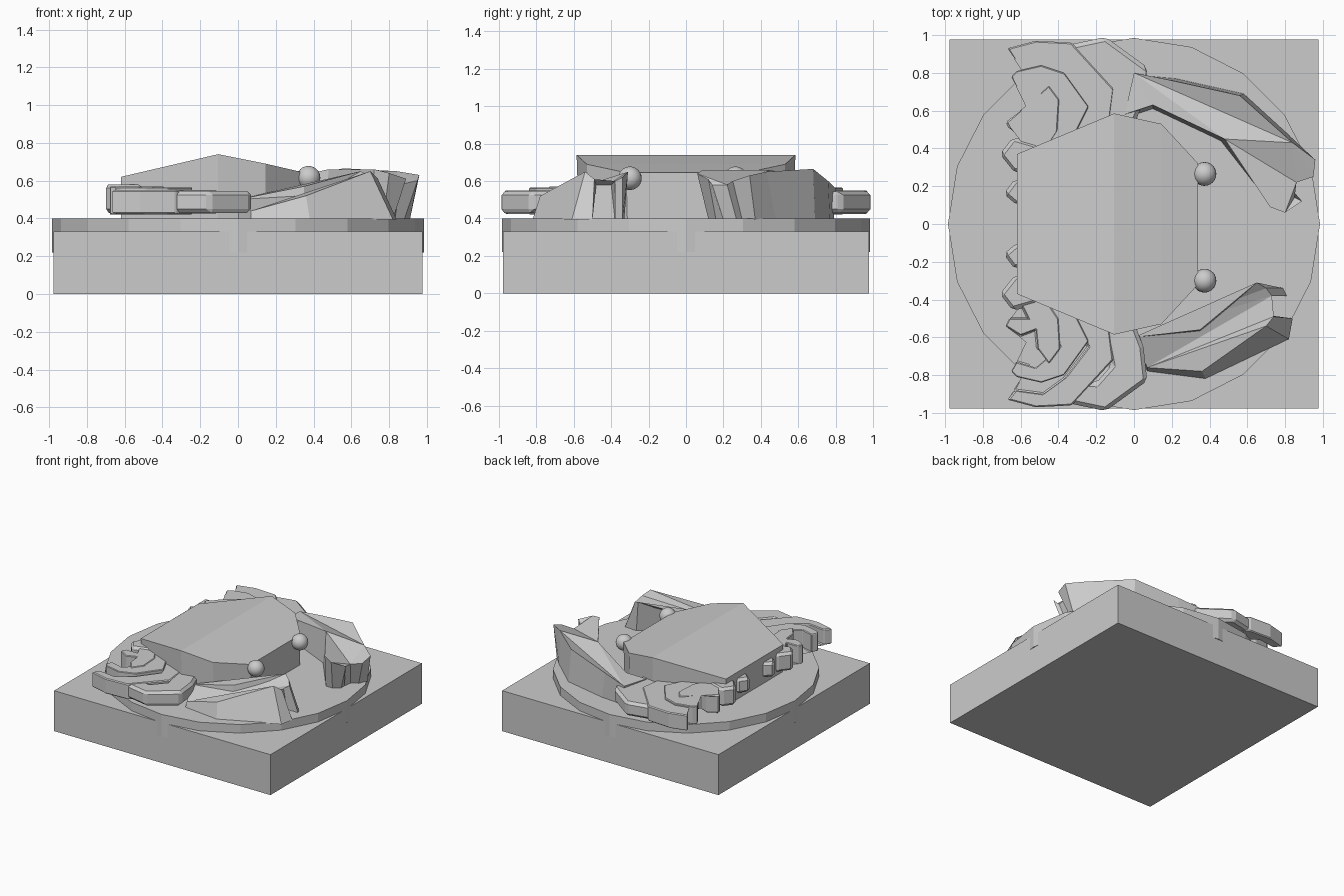
import bpy, bmesh
from mathutils import Vector


def loft(name, bottom, top):
    """Closed solid between two matching rings of 3D points."""
    bm = bmesh.new()
    lo = [bm.verts.new(p) for p in bottom]
    hi = [bm.verts.new(p) for p in top]
    n = len(lo)
    for i in range(n):
        j = (i + 1) % n
        bm.faces.new((lo[i], lo[j], hi[j], hi[i]))
    caps = [bm.faces.new(lo[::-1]), bm.faces.new(hi)]
    bmesh.ops.triangulate(bm, faces=caps, ngon_method='EAR_CLIP')
    bmesh.ops.recalc_face_normals(bm, faces=bm.faces)
    mesh = bpy.data.meshes.new(name)
    bm.to_mesh(mesh)
    bm.free()
    ob = bpy.data.objects.new(name, mesh)
    bpy.context.collection.objects.link(ob)
    return ob


def flat(points, z):
    return [(x, y, z) for x, y in points]


# Square plinth and the round plate set into it
bpy.ops.mesh.primitive_cube_add(size=1, location=(0, 0, 0.165))
plinth = bpy.context.object
plinth.name = "plinth"
plinth.scale = (1.955, 1.955, 0.33)
bpy.ops.mesh.primitive_cylinder_add(vertices=20, radius=0.985, depth=0.18, location=(0, 0, 0.31))
bpy.context.object.name = "round_plate"

# Carapace: straight walls, top ridged across the body
half = [(0.34, 0.32, 0.645), (0.145, 0.53, 0.69), (-0.105, 0.585, 0.74), (-0.62, 0.37, 0.62)]
ring = half + [(x, -y, z) for x, y, z in reversed(half)]
shell = bmesh.new()
hi = [shell.verts.new(p) for p in ring]
lo = [shell.verts.new((p[0], p[1] * 0.98, 0.39)) for p in ring]
for i in range(8):
    j = (i + 1) % 8
    shell.faces.new((lo[i], lo[j], hi[j], hi[i]))
for i in range(3):
    shell.faces.new((hi[i], hi[i + 1], hi[6 - i], hi[7 - i]))
shell.faces.new(lo[::-1])
bmesh.ops.recalc_face_normals(shell, faces=shell.faces)
mesh = bpy.data.meshes.new("carapace")
shell.to_mesh(mesh)
shell.free()
bpy.context.collection.objects.link(bpy.data.objects.new("carapace", mesh))

# Eyes
for side, y in (("left", 0.265), ("right", -0.3)):
    bpy.ops.mesh.primitive_uv_sphere_add(segments=24, ring_count=12, radius=0.063,
                                         location=(0.373, y, 0.615))
    bpy.ops.object.shade_smooth()
    bpy.context.object.name = "eye_" + side

# Large claw, swung forward and widening upwards at the tip
loft("large_claw",
     flat([(-0.05, 0.56), (0, 0.79), (0.22, 0.77), (0.58, 0.69), (0.81, 0.48), (0.91, 0.37),
           (0.88, 0.3), (0.83, 0.27), (0.82, 0.2), (0.82, 0.16), (0.77, 0.12),
           (0.71, 0.12), (0.46, 0.44), (0.1, 0.61)], 0.395),
     [(-0.05, 0.58, 0.55), (0, 0.8, 0.56), (0.2, 0.76, 0.6), (0.56, 0.68, 0.665),
      (0.84, 0.43, 0.65), (0.96, 0.34, 0.63), (0.95, 0.25, 0.6), (0.86, 0.22, 0.58),
      (0.85, 0.14, 0.58), (0.89, 0.12, 0.61), (0.8, 0.06, 0.64), (0.72, 0.09, 0.66),
      (0.48, 0.45, 0.66), (0.1, 0.63, 0.58)])

# Small claw, leaning inwards with two blunt fingers
loft("small_claw",
     flat([(0, -0.62), (0.07, -0.78), (0.38, -0.82), (0.82, -0.61), (0.84, -0.5), (0.72, -0.5),
           (0.71, -0.38), (0.81, -0.38), (0.79, -0.34), (0.68, -0.33), (0.35, -0.58)], 0.395),
     [(0, -0.6, 0.5), (0.07, -0.76, 0.44), (0.36, -0.78, 0.52), (0.7, -0.54, 0.65),
      (0.74, -0.49, 0.61), (0.69, -0.48, 0.58), (0.69, -0.4, 0.58), (0.73, -0.38, 0.6),
      (0.7, -0.34, 0.62), (0.65, -0.31, 0.65), (0.35, -0.56, 0.57)])

# Bent walking legs, mirrored to both sides: outline, bottom, top
legs = {
    "front_leg": ([(-0.37, 0.86), (-0.32, 0.83), (-0.2, 0.84), (-0.12, 0.75), (-0.16, 0.55),
                   (0.0, 0.52), (0.05, 0.65), (0.07, 0.83), (-0.15, 0.99), (-0.34, 0.95)],
                  0.43, 0.545),
    "second_leg": ([(-0.67, 0.93), (-0.63, 0.88), (-0.48, 0.9), (-0.37, 0.82), (-0.24, 0.65),
                    (-0.37, 0.44), (-0.25, 0.42), (-0.13, 0.56), (-0.11, 0.72), (-0.33, 0.96),
                    (-0.52, 0.97)], 0.425, 0.55),
    "third_leg": ([(-0.65, 0.78), (-0.62, 0.73), (-0.52, 0.76), (-0.39, 0.65), (-0.48, 0.42),
                   (-0.35, 0.4), (-0.24, 0.62), (-0.37, 0.8), (-0.49, 0.84), (-0.62, 0.81)],
                  0.42, 0.565),
    "fourth_leg": ([(-0.68, 0.54), (-0.66, 0.5), (-0.56, 0.5), (-0.6, 0.42), (-0.48, 0.38),
                    (-0.4, 0.5), (-0.39, 0.66), (-0.45, 0.74), (-0.51, 0.66), (-0.52, 0.56),
                    (-0.6, 0.59)], 0.42, 0.57),
    "rear_leg": ([(-0.71, 0.37), (-0.63, 0.27), (-0.5, 0.27), (-0.5, 0.42), (-0.64, 0.46)],
                 0.43, 0.58),
    "tail_stub": ([(-0.69, 0.16), (-0.62, 0.1), (-0.5, 0.1), (-0.5, 0.2), (-0.63, 0.24)],
                  0.45, 0.57),
}
for name, (outline, z0, z1) in legs.items():
    for side, s in (("left", 1), ("right", -1)):
        pts = [(x, s * y) for x, y in outline]
        leg = loft(f"{name}_{side}", flat(pts, z0), flat(pts, z1))
        # soften the long edges into a many-sided section
        bevel = leg.modifiers.new("chamfer", 'BEVEL')
        bevel.width = 0.02
        bevel.segments = 1
        bevel.limit_method = 'ANGLE'
